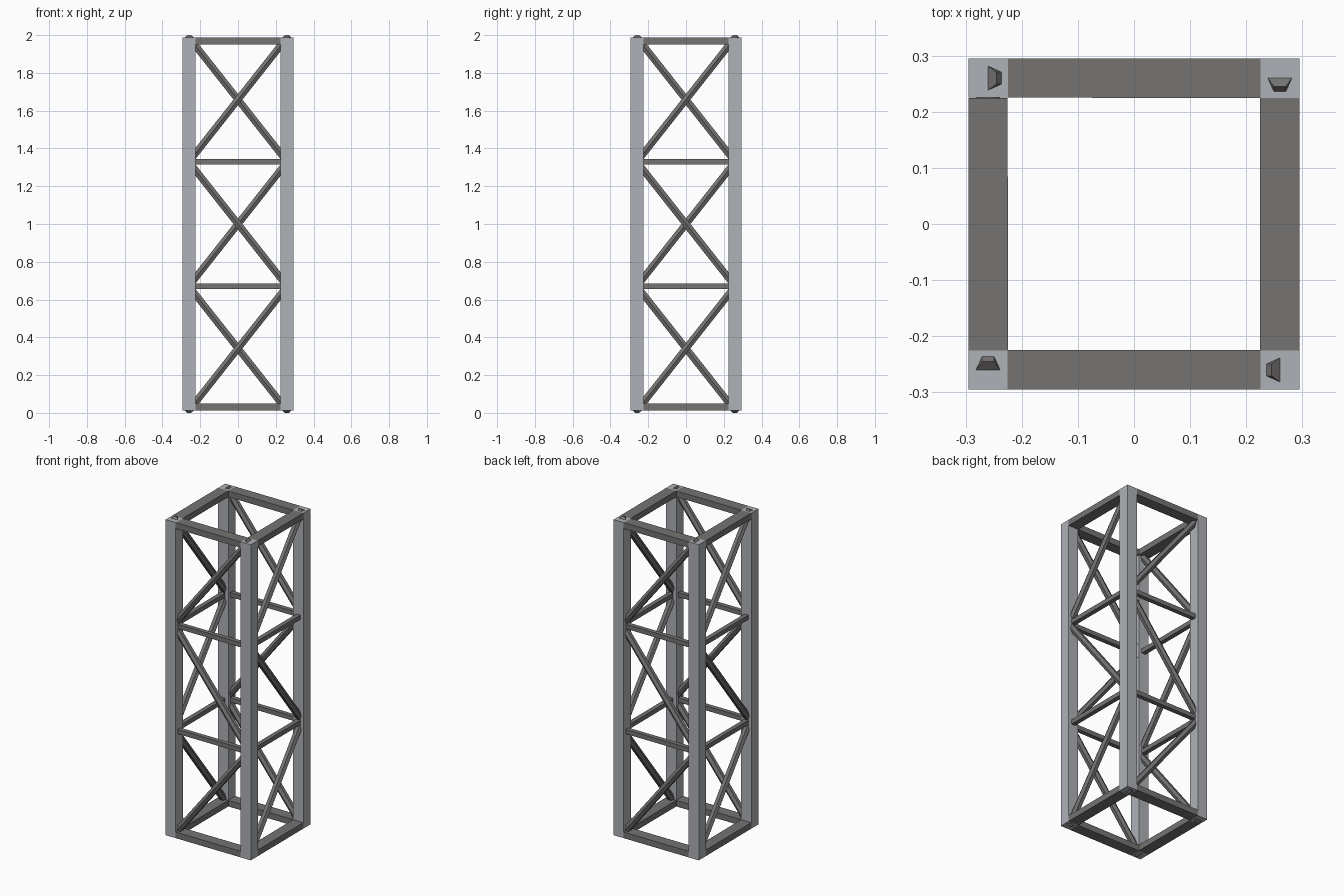
import bpy, bmesh, math
from mathutils import Matrix

cube = bpy.data.objects.get("Cube")
if cube:
    bpy.data.objects.remove(cube, do_unlink=True)


def material(name, rgb):
    mat = bpy.data.materials.new(name)
    mat.use_nodes = True
    mat.diffuse_color = (*rgb, 1)
    mat.node_tree.nodes["Principled BSDF"].inputs["Base Color"].default_value = (*rgb, 1)
    return mat


light_steel = material("light_steel", (0.42, 0.44, 0.47))
dark_steel = material("dark_steel", (0.18, 0.17, 0.17))

LEG = 0.07                  # leg width
AXIS = 0.26                 # leg centre offset from the tower axis
BOTTOM, TOP = 0.012, 1.988  # leg ends
BAY = (TOP - BOTTOM) / 3
SPAN = 2 * AXIS - LEG       # clear distance between legs
ROD_RADIUS = 0.0215


def add_object(name, bm, mat, turn):
    bm.transform(turn)
    mesh = bpy.data.meshes.new(name)
    bm.to_mesh(mesh)
    bm.free()
    mesh.materials.append(mat)
    bpy.context.collection.objects.link(bpy.data.objects.new(name, mesh))


def box(name, size, centre, mat, turn):
    bm = bmesh.new()
    place = Matrix.Translation(centre) @ Matrix.Diagonal((*size, 1))
    bmesh.ops.create_cube(bm, size=1, matrix=place)
    add_object(name, bm, mat, turn)


def brace(name, z, lean, turn):
    # Six-sided rod running from leg axis to leg axis across one bay
    length = math.hypot(2 * AXIS, BAY)
    tilt = lean * math.atan2(2 * AXIS, BAY)
    place = Matrix.Translation((0, -AXIS, z)) @ Matrix.Rotation(tilt, 4, "Y")
    bm = bmesh.new()
    bmesh.ops.create_cone(bm, cap_ends=True, segments=6, radius1=ROD_RADIUS,
                          radius2=ROD_RADIUS, depth=length, matrix=place)
    add_object(name, bm, dark_steel, turn)


# Each side is the same frame turned a quarter around the tower axis
for k, side in enumerate(("front", "left", "back", "right")):
    turn = Matrix.Rotation(k * math.pi / 2, 4, "Z")

    # Corner leg
    box(side + "_leg", (LEG, LEG, TOP - BOTTOM), (AXIS, -AXIS, 1), light_steel, turn)

    # Flat end rails, flush with the leg ends
    rail = 0.038
    for name, z in (("bottom", BOTTOM + rail / 2), ("top", TOP - rail / 2)):
        box(f"{side}_{name}_rail", (SPAN, LEG, rail), (0, -AXIS, z), dark_steel, turn)

    # Thin square rails between bays
    for i in (1, 2):
        box(f"{side}_middle_rail_{i}", (SPAN, 0.028, 0.028),
            (0, -AXIS, BOTTOM + i * BAY), dark_steel, turn)

    # Zigzag diagonal braces, one per bay
    for i in range(3):
        brace(f"{side}_brace_{i + 1}", BOTTOM + (i + 0.5) * BAY, (-1) ** i, turn)
